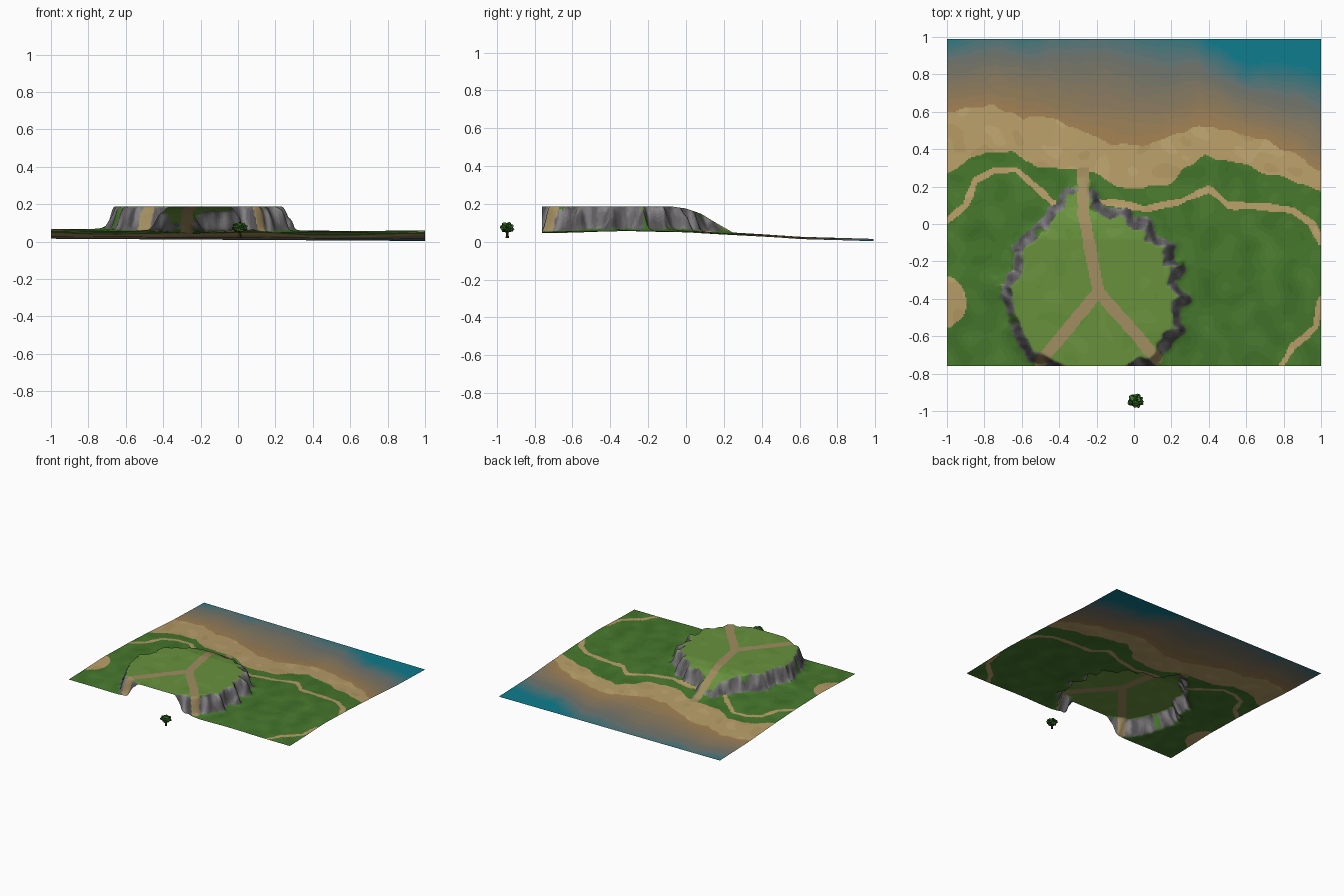
import bpy, bmesh, math, random
from mathutils import Vector, noise

if "Cube" in bpy.data.objects:
    bpy.data.objects.remove(bpy.data.objects["Cube"])

random.seed(4)
NX, NY = 250, 219
X0, X1, Y0, Y1 = -1.0, 1.0, -0.76, 0.99


def interp(table, t):
    if t <= table[0][0]:
        return table[0][1]
    for (a, va), (b, vb) in zip(table, table[1:]):
        if t <= b:
            return va + (vb - va) * (t - a) / (b - a)
    return table[-1][1]


def smooth(a, b, t):
    t = max(0, min(1, (t - a) / (b - a)))
    return t * t * (3 - 2 * t)


def n(x, y, f, seed=0):
    return noise.noise(Vector((x * f, y * f, seed)))


def path_distance(path, x, y):
    best = 9
    for (ax, ay), (bx, by) in zip(path, path[1:]):
        dx, dy = bx - ax, by - ay
        t = max(0, min(1, ((x - ax) * dx + (y - ay) * dy) / (dx * dx + dy * dy)))
        best = min(best, math.hypot(x - ax - t * dx, y - ay - t * dy))
    return best


def inside(poly, x, y):
    res = False
    for (ax, ay), (bx, by) in zip(poly, poly[1:]):
        if (ay > y) != (by > y) and x < ax + (y - ay) * (bx - ax) / (by - ay):
            res = not res
    return res


# Plateau outline, shore lines, footpaths
CLIFF = [(-.24, .26), (-.30, .25), (-.39, .1), (-.5, -.03), (-.62, -.13), (-.61, -.25),
         (-.69, -.33), (-.65, -.45), (-.63, -.55), (-.59, -.63), (-.55, -.70), (-.45, -.74),
         (-.36, -.80), (-.05, -.80), (.02, -.75), (.11, -.72), (.17, -.62), (.24, -.56),
         (.21, -.46), (.27, -.39), (.19, -.32), (.24, -.22), (.17, -.20), (.19, -.11),
         (.09, -.08), (.07, 0), (0, -.01), (-.05, .06), (-.13, .05), (-.21, .1), (-.24, .26)]
GRASS = [(-1, .27), (-.9, .33), (-.8, .38), (-.65, .38), (-.52, .3), (-.4, .3), (-.2, .27),
         (-.1, .21), (.05, .19), (.2, .22), (.27, .3), (.38, .36), (.55, .33), (.7, .28), (1, .18)]
WET = [(-1, .6), (-.75, .63), (-.6, .57), (-.45, .57), (-.3, .5), (-.1, .43), (.05, .42),
       (.2, .46), (.35, .53), (.5, .5), (.7, .45), (.9, .35), (1, .28)]
DEPTH = [(-1, .45), (-.5, .55), (-.15, .78), (.1, .72), (.4, .48), (.6, .40), (1, .55)]
TRAILS = [[(-1, .02), (-.9, .1), (-.85, .23), (-.75, .29), (-.63, .29), (-.55, .22), (-.43, .11)],
          [(-.2, .12), (-.1, .11), (.05, .08), (.25, .12), (.4, .19), (.5, .1), (.7, .09),
           (.85, .07), (.95, 0), (1, -.1)],
          [(1, -.4), (.97, -.55), (.85, -.66), (.78, -.77)]]
PATHS = [[(-.27, .28), (-.27, .05), (-.19, -.36), (-.5, -.74)], [(-.19, -.36), (.12, -.72)]]
BASE = [(-.76, .053), (-.3, .064), (0, .058), (.2, .046), (.35, .037), (.6, .022), (1, .010)]
TOP = [(-.08, .187), (0, .176), (.08, .148), (.15, .105), (.25, .048)]


def cliff_distance(x, y):
    if not (-.85 < x < .42 and y < .4):
        return -.2
    wx = x + .022 * n(x, y, 18, 3)
    wy = y + .022 * n(x, y, 18, 8)
    d = path_distance(CLIFF, wx, wy)
    return d if inside(CLIFF, wx, wy) else -d


def height(x, y, d):
    land = smooth(.9, .1, y)
    base = interp(BASE, y) - .006 * x + .006 * land * n(x, y, 2.5) - .001
    rough = .008 * n(x, y, 30, 5)
    k = .82 * smooth(-.035 + rough, .026, d) + .18 * smooth(-.07, .03, d)
    return base + (max(interp(TOP, y), base) - base) * k


# Palette: one material per shade
palette, index = [], {}


def shade(name, rgb):
    m = bpy.data.materials.new(name)
    m.diffuse_color = (*[(c / 255) ** 2.2 for c in rgb], 1)
    m.use_nodes = True
    m.node_tree.nodes["Principled BSDF"].inputs["Base Color"].default_value = m.diffuse_color
    index[name] = len(palette)
    palette.append(m)


def ramp(name, a, b, count):
    for i in range(count):
        t = i / (count - 1)
        shade(f"{name}_{i}", [p + (q - p) * t for p, q in zip(a, b)])


ramp("grass", (62, 108, 42), (80, 128, 54), 5)
ramp("meadow", (98, 140, 58), (108, 148, 66), 3)
ramp("sand", (176, 150, 98), (190, 164, 112), 3)
ramp("shallows", (160, 128, 84), (112, 116, 108), 8)
ramp("sea", (102, 118, 116), (22, 122, 138), 8)
ramp("rock", (84, 82, 84), (134, 132, 134), 5)
shade("path", (160, 140, 96))


def pick(name, count, t):
    return index[f"{name}_{max(0, min(count - 1, int(t * count)))}"]


def surface(x, y, d, steep):
    v = n(x, y, 9, 1) * .5 + .5
    jit = .02 * n(x, y, 12, 2)
    on_path = d > -.05 and min(path_distance(p, x, y) for p in PATHS) < .032 + jit * .3
    if on_path:
        return index["path"]
    if steep > .75 and d > -.1:
        if n(x, y, 10, 6) > .42:
            return pick("grass", 5, v)
        return pick("rock", 5, n(x, y, 22, 7) * .9 + .5)
    if d > 0:
        return pick("meadow", 3, v)
    wet = y - interp(WET, x) - jit
    if wet > 0:
        t = (wet / interp(DEPTH, x)) + .05 * n(x, y, 4, 9)
        return pick("shallows", 8, t / .6) if t < .6 else pick("sea", 8, (t - .6) / .4)
    if y > interp(GRASS, x) + jit:
        return pick("sand", 3, v)
    if min(path_distance(p, x, y) for p in TRAILS) < .018 + jit * .5:
        return pick("sand", 3, v)
    if math.hypot((x + 1) / .1, (y + .42) / .13) + jit * 8 < 1:
        return pick("sand", 3, v)
    return pick("grass", 5, v)


# Terrain sheet with plateau, beach and sea bed
verts, dist, faces, mats = [], [], [], []
for j in range(NY + 1):
    for i in range(NX + 1):
        x, y = X0 + (X1 - X0) * i / NX, Y0 + (Y1 - Y0) * j / NY
        d = cliff_distance(x, y)
        dist.append(d)
        verts.append((x, y, height(x, y, d)))
for j in range(NY):
    for i in range(NX):
        a = j * (NX + 1) + i
        f = (a, a + 1, a + NX + 2, a + NX + 1)
        p, q, r, s = (verts[k] for k in f)
        steep = math.hypot(r[2] - s[2], r[2] - q[2]) / ((X1 - X0) / NX)
        faces.append(f)
        mats.append(surface((p[0] + r[0]) / 2, (p[1] + r[1]) / 2, dist[a], steep))
mesh = bpy.data.meshes.new("terrain")
mesh.from_pydata(verts, [], faces)
for m in palette:
    mesh.materials.append(m)
mesh.polygons.foreach_set("material_index", mats)
mesh.polygons.foreach_set("use_smooth", [True] * len(faces))
mesh.update()
bpy.context.collection.objects.link(bpy.data.objects.new("terrain", mesh))


# Small bush-like tree in front of the terrain
def material(name, rgb):
    shade(name, rgb)
    return palette[-1]


leaf_mats = [material("leaf_dark", (28, 62, 24)), material("leaf_light", (66, 118, 44))]
bpy.ops.mesh.primitive_cone_add(vertices=7, radius1=.009, radius2=.006, depth=.045,
                                location=(.01, -.945, .0425))
trunk = bpy.context.object
trunk.name = "tree_trunk"
trunk.data.materials.append(material("bark", (62, 46, 32)))

bm = bmesh.new()
bmesh.ops.create_icosphere(bm, subdivisions=3, radius=1)
for v in bm.verts:
    v.co *= random.choice((.72, .78, .85, 1.0))
    v.co = Vector((v.co.x * .047 + .01, v.co.y * .04 - .945, v.co.z * .031 + .075))
for f in bm.faces:
    f.material_index = random.randint(0, 1)
leaves = bpy.data.meshes.new("tree_leaves")
bm.to_mesh(leaves)
bm.free()
for m in leaf_mats:
    leaves.materials.append(m)
bpy.context.collection.objects.link(bpy.data.objects.new("tree_leaves", leaves))
